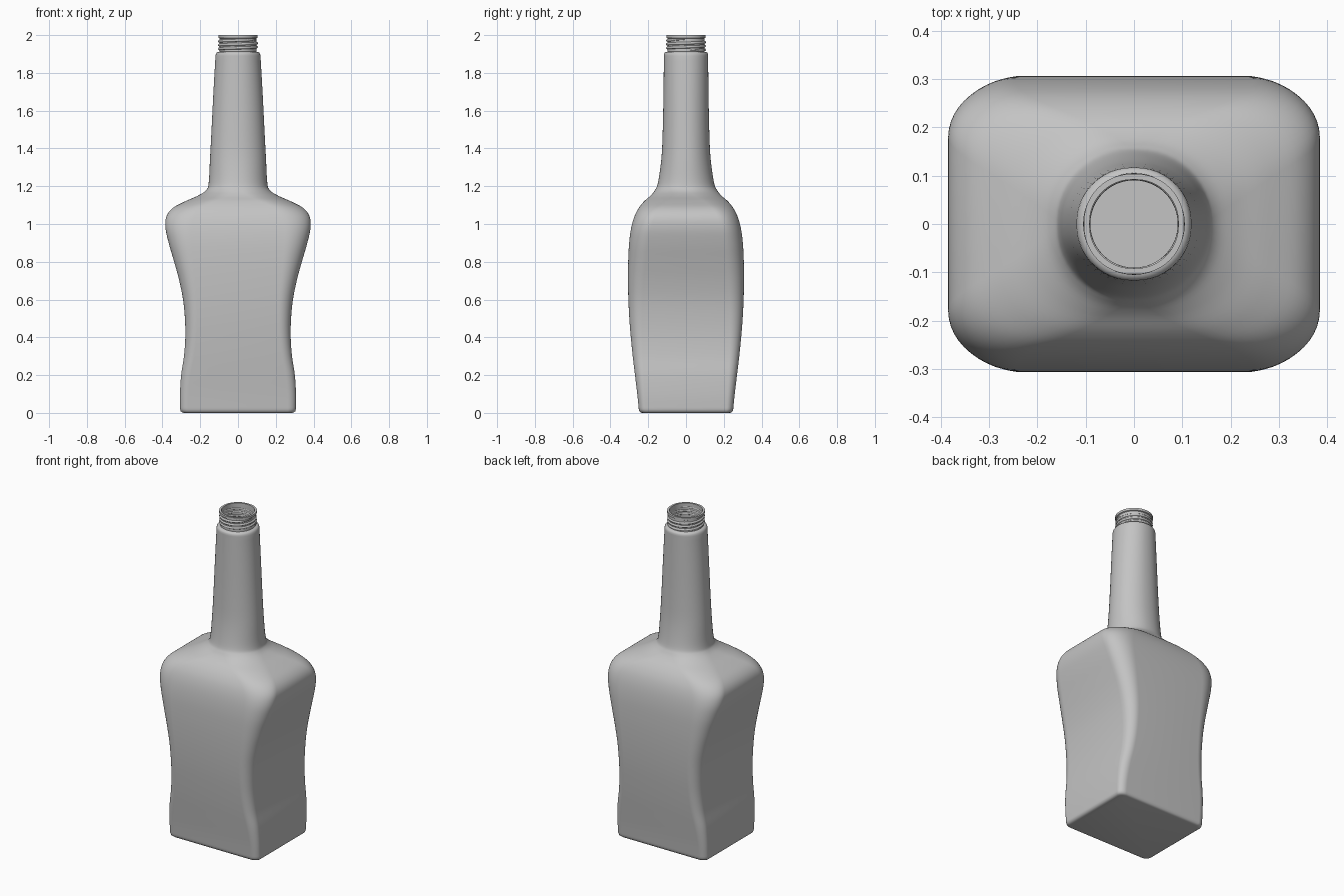
import bpy, bmesh
from math import sin, cos, pi

cube = bpy.data.objects.get("Cube")
if cube:
    bpy.data.objects.remove(cube, do_unlink=True)

# Single plain grey
grey = bpy.data.materials.new("plain grey")
grey.use_nodes = True
colour = (0.55, 0.55, 0.55, 1)
grey.diffuse_color = colour
grey.node_tree.nodes["Principled BSDF"].inputs["Base Color"].default_value = colour

# Body stations: height, half width, half depth, corner roundness (1 = ellipse)
STATIONS = [
    (0.02, 0.306, 0.25, 0.14), (0.1, 0.307, 0.258, 0.15),
    (0.2, 0.301, 0.27, 0.17), (0.3, 0.286, 0.282, 0.19),
    (0.4, 0.279, 0.292, 0.21), (0.5, 0.281, 0.3, 0.23),
    (0.6, 0.291, 0.305, 0.25), (0.7, 0.311, 0.307, 0.27),
    (0.8, 0.338, 0.306, 0.3), (0.9, 0.367, 0.301, 0.33),
    (0.98, 0.384, 0.29, 0.36), (1.04, 0.379, 0.273, 0.4),
    (1.085, 0.345, 0.25, 0.46), (1.12, 0.28, 0.222, 0.58),
    (1.15, 0.212, 0.188, 0.75), (1.18, 0.168, 0.164, 0.9),
    (1.22, 0.155, 0.148, 0.96), (1.35, 0.148, 0.13, 0.96),
    (1.5, 0.14, 0.123, 0.96), (1.7, 0.13, 0.119, 0.96),
    (1.89, 0.119, 0.117, 0.96),
]


def smooth_stations(keys, steps):
    """Catmull-Rom curve through the stations."""
    out = []
    for i in range(len(keys) - 1):
        p0, p1 = keys[max(i - 1, 0)], keys[i]
        p2, p3 = keys[i + 1], keys[min(i + 2, len(keys) - 1)]
        for s in range(steps):
            t = s / steps
            out.append(tuple(
                b + 0.5 * t * (c - a + t * (2 * a - 5 * b + 4 * c - d
                               + t * (3 * (b - c) + d - a)))
                for a, b, c, d in zip(p0, p1, p2, p3)))
    return out + [keys[-1]]


def section(bm, z, a, b, k, arc=12):
    """Rectangle with rounded corners, as a ring of vertices."""
    ring = []
    for quarter, (sx, sy) in enumerate([(1, 1), (-1, 1), (-1, -1), (1, -1)]):
        for j in range(arc + 1):
            t = (quarter + j / arc) * pi / 2
            ring.append(bm.verts.new((a * (sx * (1 - k) + k * cos(t)),
                                      b * (sy * (1 - k) + k * sin(t)), z)))
    return ring


def loft(name, stations):
    bm = bmesh.new()
    rings = [section(bm, *s) for s in stations]
    for low, high in zip(rings, rings[1:]):
        for i in range(len(low)):
            j = (i + 1) % len(low)
            bm.faces.new((low[i], low[j], high[j], high[i]))
    bm.faces.new(rings[0][::-1])
    bm.faces.new(rings[-1])
    bmesh.ops.recalc_face_normals(bm, faces=bm.faces)
    mesh = bpy.data.meshes.new(name)
    bm.to_mesh(mesh)
    bm.free()
    mesh.materials.append(grey)
    obj = bpy.data.objects.new(name, mesh)
    bpy.context.collection.objects.link(obj)
    return obj


# Bottle: rounded foot, body and neck, spout, then the inner wall back down
foot = [(0, 0.286, 0.232, 0.12), (0.002, 0.295, 0.24, 0.13), (0.008, 0.303, 0.247, 0.14)]
body = smooth_stations(STATIONS, 5)
spout = [(z, r, r, 0.96) for z, r in [
    (1.9, 0.117), (1.907, 0.113), (1.911, 0.106), (1.912, 0.098),
    (1.983, 0.098), (1.986, 0.104), (2.0, 0.104), (2.0, 0.092), (1.89, 0.092)]]
WALL = 0.015
inside = [(z, a - WALL, b - WALL, k) for z, a, b, k in reversed(body[:-3])]
bottle = loft("bottle", foot + body + spout + inside)

# Screw thread wound round the spout, tapering at both ends
TURNS, STEPS = 3, 48
curve = bpy.data.curves.new("screw_thread", "CURVE")
curve.dimensions = "3D"
curve.bevel_depth = 0.0075
curve.bevel_resolution = 2
curve.use_fill_caps = True
spline = curve.splines.new("POLY")
count = TURNS * STEPS
spline.points.add(count)
for i, p in enumerate(spline.points):
    t = 2 * pi * i / STEPS
    p.co = (0.098 * cos(t), 0.098 * sin(t), 1.917 + 0.06 * i / count, 1)
    p.radius = min(1, 0.1 + min(i, count - i) / 8)
spline.use_smooth = True
curve.materials.append(grey)
thread = bpy.data.objects.new("screw_thread", curve)
bpy.context.collection.objects.link(thread)

# Smooth shading with crisp rims
bpy.ops.object.select_all(action="DESELECT")
bottle.select_set(True)
bpy.context.view_layer.objects.active = bottle
bpy.ops.object.shade_smooth_by_angle(angle=pi / 4)
